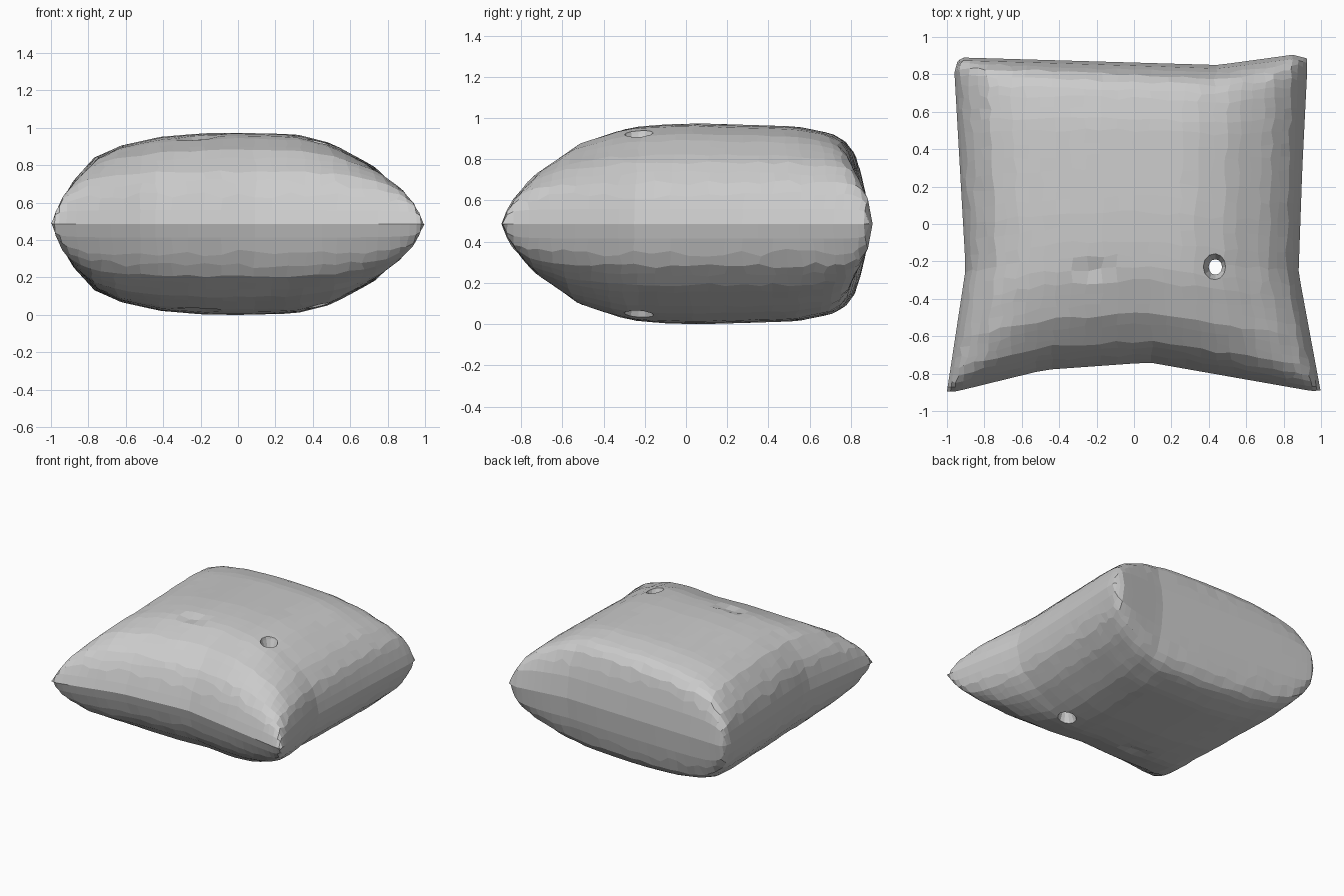
import bpy, bmesh, math, random
from mathutils import Vector

if "Cube" in bpy.data.objects:
    bpy.data.objects.remove(bpy.data.objects["Cube"])

random.seed(4)
N = 30
MID = 0.49


def lerp_table(pts, t):
    """Piecewise linear lookup; entries are (t, value)."""
    for (a, va), (b, vb) in zip(pts, pts[1:]):
        if t <= b:
            k = (t - a) / (b - a)
            return va + (vb - va) * k
    return pts[-1][1]


def edge(pts):
    return [(t, Vector((x, y))) for t, x, y in pts]


# Seam outline, one polyline per side (parameter, x, y)
front = edge([(-1, -1, -.895), (-.93, -.95, -.895), (-.48, -.48, -.78), (.08, .08, -.74),
              (.93, .95, -.893), (1, .997, -.89)])
back = edge([(-1, -.945, .865), (-.95, -.92, .89), (.45, .45, .85), (.9, .85, .905), (1, .925, .885)])
left = edge([(-1, -1, -.895), (-.25, -.90, -.24), (.9, -.96, .81), (1, -.945, .865)])
right = edge([(-1, .997, -.89), (-.28, .88, -.26), (.3, .90, .3), (.9, .925, .8), (1, .925, .885)])

# Puffiness across the width and the depth
across = [(-1, 0), (-.96, .27), (-.9, .5), (-.8, .74), (-.67, .86), (-.45, .955), (-.2, .995), (0, 1),
          (.33, .985), (.55, .88), (.78, .64), (.9, .42), (.96, .22), (1, 0)]
along = [(-1, 0), (-.95, .28), (-.87, .55), (-.67, .81), (-.4, .96), (-.2, .99), (0, 1), (.57, .97),
         (.78, .9), (.87, .81), (.92, .66), (.97, .38), (1, 0)]


def plan(u, v):
    """Coons patch between the four seam sides."""
    s, t = (u + 1) / 2, (v + 1) / 2
    f, b = lerp_table(front, u), lerp_table(back, u)
    l, r = lerp_table(left, v), lerp_table(right, v)
    c = (front[0][1] * (1 - s) * (1 - t) + front[-1][1] * s * (1 - t)
         + back[0][1] * (1 - s) * t + back[-1][1] * s * t)
    return f * (1 - t) + b * t + l * (1 - s) + r * s - c


def puff(u, v, p):
    f, g = lerp_table(across, u), lerp_table(along, v)
    if f < 1e-4 or g < 1e-4:
        return 0.0
    h = (1 / f ** 1.3 + 1 / g ** 1.3 - 1) ** (-1 / 1.3)
    dent = .025 * math.exp(-((p.x + .22) / .07) ** 2 - ((p.y + .24) / .035) ** 2)
    return h - dent / .485


# Cushion: two puffed sheets welded along the seam
bm = bmesh.new()
ticks = [.35 * (-1 + 2 * i / N) - .65 * math.cos(math.pi * i / N) for i in range(N + 1)]
for side in (1, -1):
    grid = []
    for j in range(N + 1):
        row = []
        for i in range(N + 1):
            u, v = ticks[i], ticks[j]
            if 1 < i < N - 1 and 1 < j < N - 1:
                u += random.uniform(-.012, .012)
                v += random.uniform(-.012, .012)
            p = plan(u, v)
            row.append(bm.verts.new((p.x, p.y, MID + side * .487 * puff(u, v, p))))
        grid.append(row)
    for j in range(N):
        for i in range(N):
            q = [grid[j][i], grid[j][i + 1], grid[j + 1][i + 1], grid[j + 1][i]]
            bm.faces.new(q if side == 1 else q[::-1])
bmesh.ops.remove_doubles(bm, verts=bm.verts, dist=1e-4)
bmesh.ops.recalc_face_normals(bm, faces=bm.faces)
low = min(v.co.z for v in bm.verts)
bmesh.ops.translate(bm, verts=bm.verts, vec=(0, 0, -low))
me = bpy.data.meshes.new("cushion")
bm.to_mesh(me)
bm.free()
cushion = bpy.data.objects.new("cushion", me)
bpy.context.collection.objects.link(cushion)

# Stitch hole: a narrow tunnel flared at both ends
bm = bmesh.new()
prof = [(.09, -.05), (.06, .06), (.038, .12), (.036, .86), (.06, .92), (.09, 1.03)]
rings = [[bm.verts.new((.435 + r * math.cos(a), -.23 + 1.15 * r * math.sin(a), z))
          for a in [2 * math.pi * k / 12 for k in range(12)]] for r, z in prof]
for lo, hi in zip(rings, rings[1:]):
    for k in range(12):
        bm.faces.new((lo[k], lo[(k + 1) % 12], hi[(k + 1) % 12], hi[k]))
bm.faces.new(rings[0][::-1])
bm.faces.new(rings[-1])
bmesh.ops.recalc_face_normals(bm, faces=bm.faces)
cm = bpy.data.meshes.new("hole_cutter")
bm.to_mesh(cm)
bm.free()
cutter = bpy.data.objects.new("hole_cutter", cm)
bpy.context.collection.objects.link(cutter)
cutter.hide_render = True
cutter.hide_set(True)

mod = cushion.modifiers.new("stitch_hole", 'BOOLEAN')
mod.operation = 'DIFFERENCE'
mod.solver = 'EXACT'
mod.object = cutter
bpy.context.view_layer.objects.active = cushion
cushion.select_set(True)
bpy.ops.object.modifier_apply(modifier=mod.name)
bpy.data.objects.remove(cutter)
